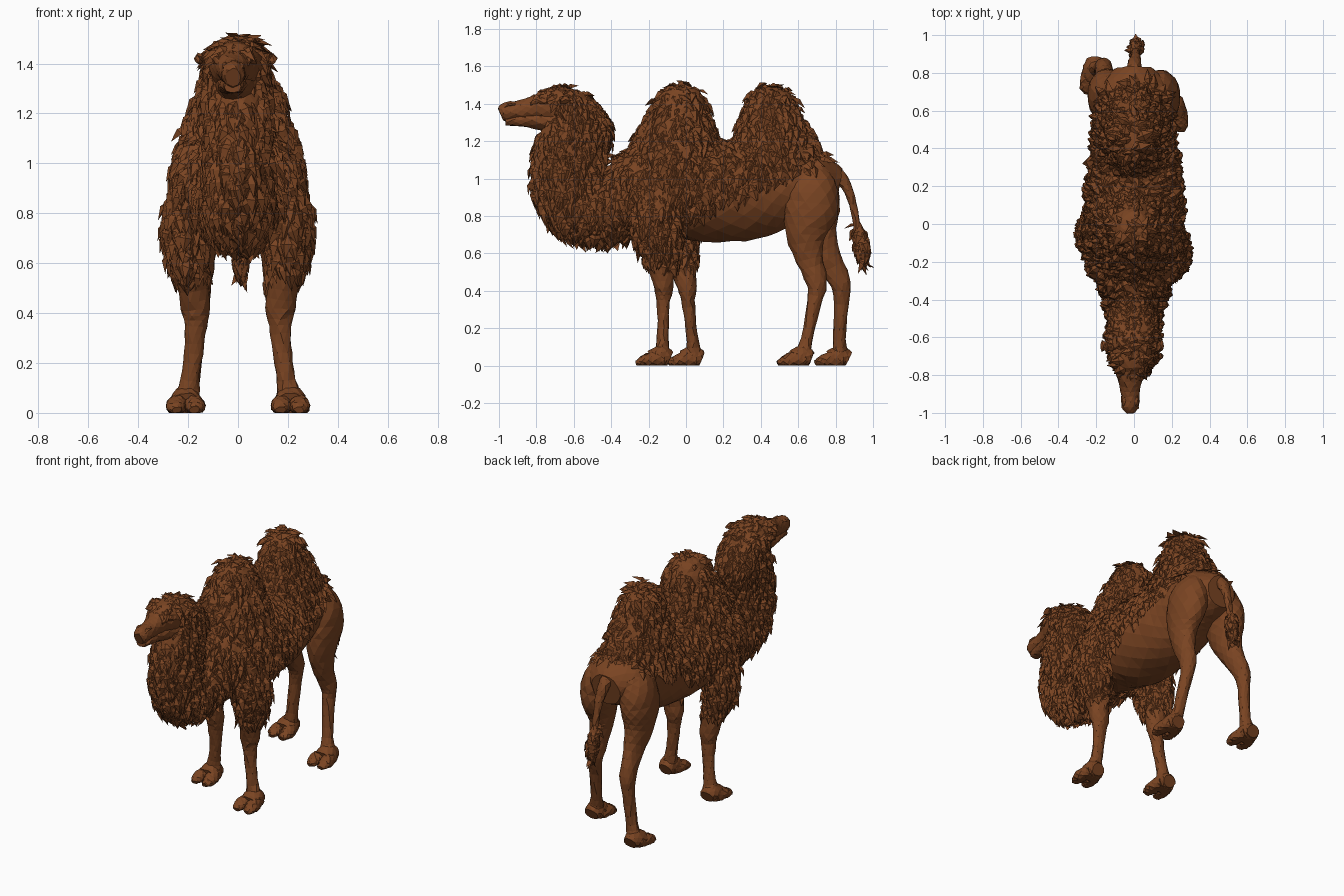
import bpy
import bmesh
import random
from math import cos, sin, tau
from mathutils import Vector

random.seed(7)
cube = bpy.data.objects.get("Cube")
if cube:
    bpy.data.objects.remove(cube)

brown = bpy.data.materials.new("camel brown")
brown.use_nodes = True
colour = (0.195, 0.058, 0.016, 1)
brown.diffuse_color = colour
brown.node_tree.nodes["Principled BSDF"].inputs["Base Color"].default_value = colour


def finish(name, bm):
    mesh = bpy.data.meshes.new(name)
    bm.to_mesh(mesh)
    bm.free()
    mesh.materials.append(brown)
    obj = bpy.data.objects.new(name, mesh)
    bpy.context.collection.objects.link(obj)
    return obj


def smooth_path(stations, steps):
    """Catmull-Rom interpolation of (x, y, z, half width, half depth)."""
    pts = [stations[0], *stations, stations[-1]]
    out = []
    for a, b, c, d in zip(pts, pts[1:], pts[2:], pts[3:]):
        for k in range(steps):
            t = k / steps
            out.append([(2 * q + (r - p) * t + (2 * p - 5 * q + 4 * r - s) * t**2
                         + (3 * q - p - 3 * r + s) * t**3) / 2
                        for p, q, r, s in zip(a, b, c, d)])
    return out + [list(stations[-1])]


def loft(name, stations, sides=12, steps=3, jitter=0.003):
    """Skin elliptical rings set square to a path."""
    path = smooth_path(stations, steps)
    centres = [Vector(p[:3]) for p in path]
    bm = bmesh.new()
    rings = []
    for i, p in enumerate(path):
        along = (centres[min(i + 1, len(path) - 1)] - centres[max(i - 1, 0)]).normalized()
        side = (Vector((1, 0, 0)) - along * along.x).normalized()
        up = along.cross(side)
        ring = []
        for k in range(sides):
            a = tau * (k + 0.5 * (i % 2)) / sides
            co = centres[i] + side * cos(a) * p[3] + up * sin(a) * p[4]
            co += Vector([random.uniform(-jitter, jitter) for _ in range(3)])
            co.z = max(co.z, 0)
            ring.append(bm.verts.new(co))
        rings.append(ring)
    for i, (lo, hi) in enumerate(zip(rings, rings[1:])):
        for k in range(sides):
            n = (k + 1) % sides
            if i % 2:
                bm.faces.new((lo[k], hi[n], hi[k]))
                bm.faces.new((lo[k], lo[n], hi[n]))
            else:
                bm.faces.new((lo[k], lo[n], hi[k]))
                bm.faces.new((lo[n], hi[n], hi[k]))
    bm.faces.new(rings[0][::-1])
    bm.faces.new(rings[-1])
    bmesh.ops.recalc_face_normals(bm, faces=bm.faces)
    return finish(name, bm)


def fur(obj, keep=lambda c: True, density=1300, length=0.095, lift=0.34):
    """Scatter hanging pointed tufts over the faces that pass the rule."""
    bm = bmesh.new()
    for poly in obj.data.polygons:
        corners = [obj.data.vertices[v].co for v in poly.vertices]
        n = poly.normal
        rise = lift * (1 - 0.5 * max(n.z, 0))
        for _ in range(int(poly.area * density + random.random())):
            w = [random.random() + 0.01 for _ in corners]
            root = sum((c * q for c, q in zip(corners, w)), Vector()) / sum(w)
            if not keep(root):
                continue
            # Tufts hang down the slope, and fan out where the surface is level
            spread = 0.35 + max(n.z, 0) * 0.5
            flow = Vector((random.uniform(-spread, spread), random.uniform(-spread, spread), -1))
            flow = (flow - n * flow.dot(n) * (1 if n.z > 0 else 0.85)).normalized()
            flow = (flow + n * random.uniform(0.1, 1.2) * rise).normalized()
            across = flow.cross(n)
            if across.length < 0.1:
                across = Vector((1, 0, 0))
            across.normalize()
            size = length * random.uniform(0.6, 1.25)
            half = size * random.uniform(0.18, 0.3)
            root = root - n * 0.008
            mid = root + flow * size * 0.45
            r, a, b, m, t = [bm.verts.new(c) for c in (
                root, mid - across * half, mid + across * half,
                mid + n * size * 0.18, root + flow * size - n * size * 0.06)]
            for face in ((r, a, m), (r, m, b), (a, t, m), (b, m, t), (r, b, t, a)):
                bm.faces.new(face)
    bmesh.ops.recalc_face_normals(bm, faces=bm.faces)
    finish(obj.name + "_fur", bm)


# Torso and two humps
torso = loft("torso", [
    (0, -.4, .94, .11, .17), (0, -.3, .94, .2, .21), (0, -.2, .94, .24, .22),
    (0, -.05, .94, .255, .25), (0, .1, .93, .255, .27), (0, .3, .935, .235, .27),
    (0, .45, .955, .215, .25), (0, .6, .975, .205, .195), (0, .72, .97, .195, .155),
    (0, .82, .955, .1, .1)], sides=18)
fur(torso, lambda c: c.z > max(.72, .8 + .42 * c.y) or c.y < -.22)

front_hump = loft("front_hump", [
    (0, -.05, .92, .25, .27), (0, -.05, 1.1, .225, .255), (0, -.045, 1.22, .185, .22),
    (0, -.035, 1.33, .145, .165), (0, -.03, 1.42, .11, .13), (0, -.03, 1.475, .075, .095),
    (0, -.03, 1.5, .02, .03)], sides=16)
rear_hump = loft("rear_hump", [
    (0, .47, .98, .2, .28), (0, .47, 1.1, .19, .26), (0, .465, 1.2, .165, .225),
    (0, .46, 1.3, .135, .175), (0, .455, 1.4, .105, .13), (0, .45, 1.465, .075, .095),
    (0, .45, 1.492, .02, .03)], sides=16)
for hump in (front_hump, rear_hump):
    fur(hump, lambda c: c.z > .8 + .42 * c.y)

# Neck with mane and beard
neck = loft("neck", [
    (-.01, -.6, 1.41, .1, .11), (-.01, -.59, 1.3, .125, .16), (0, -.615, 1.16, .125, .185),
    (0, -.63, 1.01, .125, .195), (0, -.58, .87, .13, .185), (0, -.45, .83, .145, .165),
    (0, -.3, .88, .19, .17)], sides=16)
fur(neck, lambda c: c.z < 1.39 and (c.y > -.72 or c.z < 1.26))

# Head, jaw and woolly crown
loft("head", [
    (-.02, -.99, 1.345, .032, .038), (-.02, -.96, 1.355, .048, .052), (-.02, -.88, 1.365, .052, .054),
    (-.02, -.8, 1.38, .072, .07), (-.015, -.7, 1.38, .1, .095), (-.01, -.58, 1.36, .1, .09)])
loft("lower_jaw", [
    (-.02, -.965, 1.305, .034, .022), (-.02, -.91, 1.31, .045, .032),
    (-.02, -.82, 1.312, .058, .044), (-.01, -.68, 1.31, .09, .078)], sides=10)
crown = loft("crown", [
    (-.01, -.78, 1.405, .055, .05), (-.01, -.73, 1.415, .09, .075), (-.01, -.65, 1.395, .115, .095),
    (-.01, -.56, 1.35, .125, .095), (-.01, -.48, 1.27, .11, .08), (0, -.46, 1.18, .08, .05)], sides=14)
fur(crown, lambda c: c.z > 1.45 or c.y > -.7, density=1700, length=.08)

# Tail with hanging tuft
loft("tail", [
    (0, .75, 1.03, .06, .05), (0, .82, 1.01, .042, .04), (.005, .87, .93, .03, .026),
    (.01, .9, .83, .022, .02), (.01, .92, .72, .02, .018)], sides=8)
tuft = loft("tail_tuft", [
    (.01, .915, .76, .015, .018), (.01, .93, .69, .03, .038),
    (.01, .945, .62, .03, .035), (.01, .953, .55, .012, .012)], sides=8)
fur(tuft, density=2200, length=.085, lift=.06)


def foot(name, x, y):
    """Broad padded foot with two splayed toes and a heel."""
    loft(name + "_heel", [(x, y + .045, .035, .045, .04), (x, y, .05, .06, .058),
                          (x, y - .06, .035, .068, .046)], sides=10)
    for tag, d in (("inner", -1), ("outer", 1)):
        loft(f"{name}_{tag}_toe", [
            (x + d * .02, y + .01, .035, .038, .042), (x + d * .035, y - .06, .03, .042, .042),
            (x + d * .038, y - .105, .022, .038, .028), (x + d * .035, y - .134, .012, .02, .014)], sides=8)


# Legs: shared widths and heights, with a separate stride line for each side
front_shape = [(.15, .97, .1, .13), (.205, .79, .085, .13), (.205, .67, .082, .12),
               (.185, .54, .062, .075), (.17, .42, .06, .053), (.17, .35, .046, .037),
               (.178, .24, .038, .031), (.192, .13, .038, .032), (.205, .06, .054, .047)]
hind_shape = [(.09, 1.02, .085, .1), (.13, .94, .108, .135), (.148, .82, .098, .145),
              (.152, .7, .075, .108), (.152, .57, .054, .074), (.16, .44, .047, .056),
              (.17, .33, .037, .038), (.188, .14, .036, .033), (.205, .06, .052, .046)]
strides = {
    "left": (1, (-.14, -.15, -.14, -.13, -.12, -.12, -.122, -.125, -.13),
             (.69, .68, .665, .64, .66, .7, .685, .645, .625)),
    "right": (-1, (-.1, -.07, -.055, -.02, .005, .012, .022, .035, .04),
              (.7, .685, .68, .7, .76, .825, .83, .82, .825))}
for tag, (s, front_line, hind_line) in strides.items():
    for kind, shape, line in (("front", front_shape, front_line), ("hind", hind_shape, hind_line)):
        leg = loft(f"{tag}_{kind}_leg", [(s * x, y, z, rx, ry)
                                         for (x, z, rx, ry), y in zip(shape, line)])
        foot(f"{tag}_{kind}_foot", s * .21, line[-1])
        if kind == "front":
            fur(leg, lambda c: .56 < c.z < .92, density=1800)
    # Ear, brow and nostril
    loft(tag + "_ear", [(s * .09 - .01, -.66, 1.41, .02, .02), (s * .13 - .01, -.65, 1.425, .028, .02),
                        (s * .16 - .01, -.645, 1.41, .012, .03)], sides=7)
    loft(tag + "_brow", [(s * .055 - .018, -.83, 1.4, .008, .01), (s * .065 - .018, -.79, 1.415, .016, .016),
                         (s * .08 - .015, -.74, 1.41, .012, .015)], sides=7)
    loft(tag + "_nostril", [(s * .022 - .02, -.98, 1.37, .01, .008),
                            (s * .03 - .02, -.95, 1.392, .013, .01),
                            (s * .03 - .02, -.91, 1.395, .008, .008)], sides=6)
